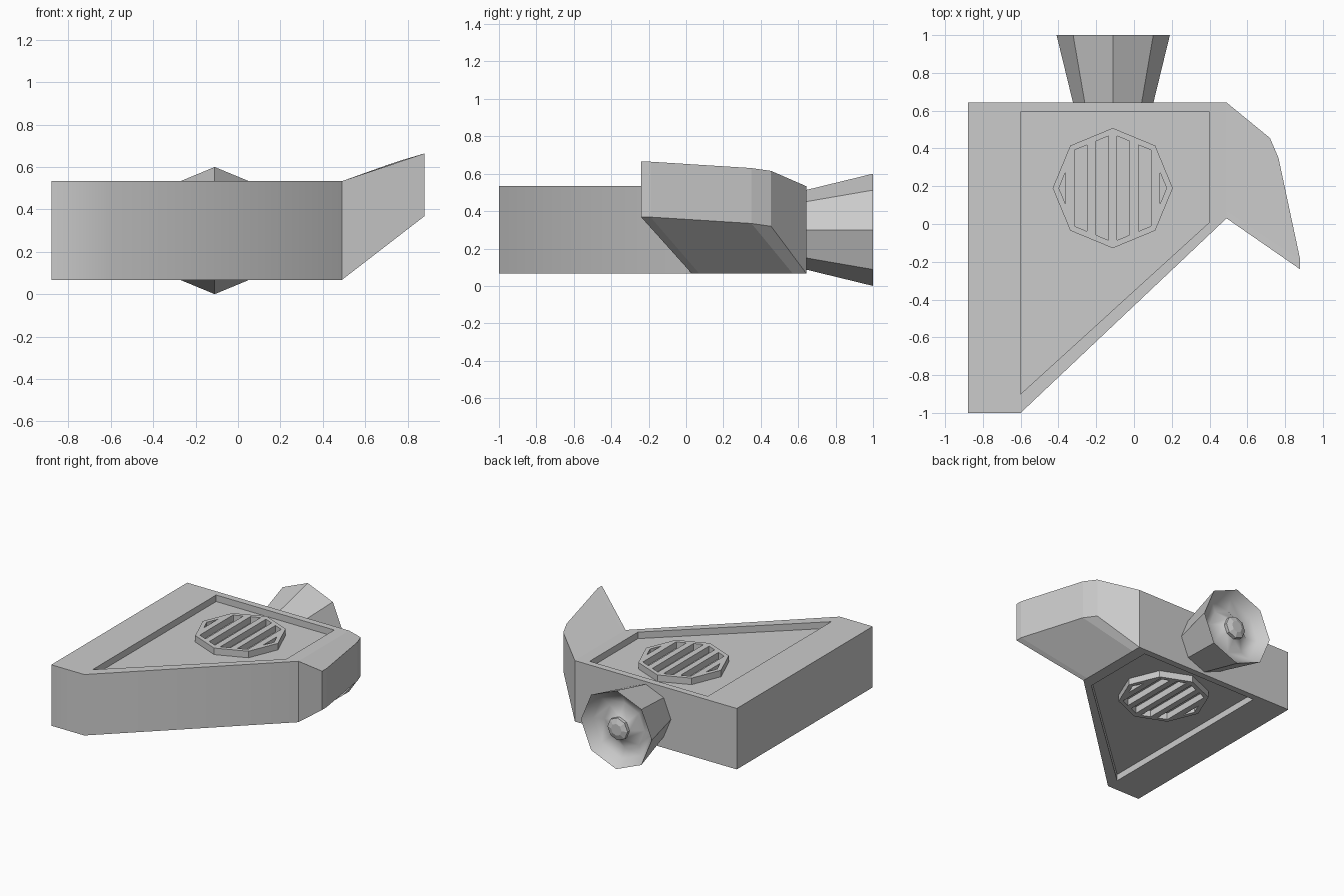
import bpy, bmesh, math

if "Cube" in bpy.data.objects:
    bpy.data.objects.remove(bpy.data.objects["Cube"])

MID, HALF = 0.30, 0.233        # centre height and half thickness of the hull
DEPTH = 0.05                   # depth of the panel recesses


def finish(name, bm):
    bmesh.ops.remove_doubles(bm, verts=bm.verts, dist=1e-5)
    bmesh.ops.recalc_face_normals(bm, faces=bm.faces)
    mesh = bpy.data.meshes.new(name)
    bm.to_mesh(mesh)
    bm.free()
    ob = bpy.data.objects.new(name, mesh)
    bpy.context.collection.objects.link(ob)
    return ob


def ring(bm, pts, z):
    return [bm.verts.new((x, y, z)) for x, y in pts]


def bridge(bm, a, b, closed=True):
    n = len(a)
    return [bm.faces.new((a[i], a[(i + 1) % n], b[(i + 1) % n], b[i]))
            for i in range(n if closed else n - 1)]


def octagon(r, cx, cy):
    return [(cx + r * math.cos(i * math.pi / 4), cy + r * math.sin(i * math.pi / 4))
            for i in range(8)]


# Hull: five-sided slab with a recessed panel above and below
outer = [(-0.88, 0.643), (0.49, 0.643), (0.49, 0.03), (-0.60, -1), (-0.88, -1)]
panel = [(-0.60, 0.593), (0.40, 0.593), (0.40, 0.01), (-0.60, -0.90)]
bm = bmesh.new()
edges = []
for s in (1, -1):
    o = ring(bm, outer, MID + s * HALF)
    p = ring(bm, panel, MID + s * HALF)
    f = ring(bm, panel, MID + s * (HALF - DEPTH))
    bridge(bm, o[:4], p, closed=False)
    bm.faces.new((o[3], o[4], o[0], p[0], p[3]))
    bridge(bm, p, f)
    bm.faces.new(f)
    edges.append(o)
walls = bridge(bm, *edges)
for i in (2, 3):               # soft corner between the front and slanted walls
    walls[i].smooth = True
finish("hull", bm)

# Vents: octagonal rim with vertical bars, one in each recess
CX, CY, R_OUT, R_IN = -0.1125, 0.19, 0.318, 0.285


def half_height(x):
    """Half height of the inner octagon at local x."""
    c = R_IN * math.sqrt(0.5)
    x = abs(x)
    if x <= c:
        return R_IN + (c - R_IN) * x / c
    return c * (R_IN - x) / (R_IN - c)


for name, s in (("top_vent", 1), ("bottom_vent", -1)):
    bm = bmesh.new()
    z0, z1 = MID + s * (HALF - DEPTH), MID + s * HALF
    loops = [ring(bm, octagon(r, CX, CY), z)
             for r, z in ((R_OUT, z0), (R_OUT, z1), (R_IN, z1), (R_IN, z0))]
    for a, b in zip(loops, loops[1:]):
        bridge(bm, a, b)
    c = R_IN * math.sqrt(0.5)
    for mid in (-0.2265, -0.1125, 0, 0.1125, 0.2265):
        lo, hi = mid - 0.023, mid + 0.023
        xs = [lo] + [k for k in (-c, 0, c) if lo < k < hi] + [hi]
        pts = [(CX + x, CY + half_height(x)) for x in xs]
        pts += [(CX + x, CY - half_height(x)) for x in reversed(xs)]
        a, b = ring(bm, pts, z0), ring(bm, pts, z1)
        bridge(bm, a, b)
        bm.faces.new(b)
    finish(name, bm)

# Wing: swept fin rising from the hull side, thinner at its outer edge
root = [(0.49, 0.643), (0.49, 0.57), (0.49, 0.07), (0.49, 0.03)]
tip = [(0.72, 0.455, 0.615), (0.765, 0.35, 0.63), (0.88, -0.19, 0.664), (0.88, -0.24, 0.664)]
bm = bmesh.new()
rt, rb = ring(bm, root, MID + HALF), ring(bm, root, MID - HALF)
tt = [bm.verts.new(p) for p in tip]
tb = [bm.verts.new((x, y, z - 0.296)) for x, y, z in tip]
for a, b in ((rt, tt), (tt, tb), (tb, rb), (rb, rt)):
    bridge(bm, a, b, closed=False)
for i in (0, 3):
    bm.faces.new((rt[i], tt[i], tb[i], rb[i]))
finish("wing", bm)

# Thruster: flared octagonal nozzle with a rounded dish and a central boss
profile = [(0.213, 0.643), (0.30, 1.0), (0.245, 0.93), (0.17, 0.90),
           (0.085, 0.96), (0.085, 0.985), (0.045, 1.0)]
bm = bmesh.new()
loops = [[bm.verts.new((x, y, z)) for x, z in octagon(r, -0.11, MID)] for r, y in profile]
for i, (a, b) in enumerate(zip(loops, loops[1:])):
    for f in bridge(bm, a, b):
        f.smooth = 1 <= i <= 3
bm.faces.new(loops[0])
bm.faces.new(loops[-1])
finish("thruster", bm)
